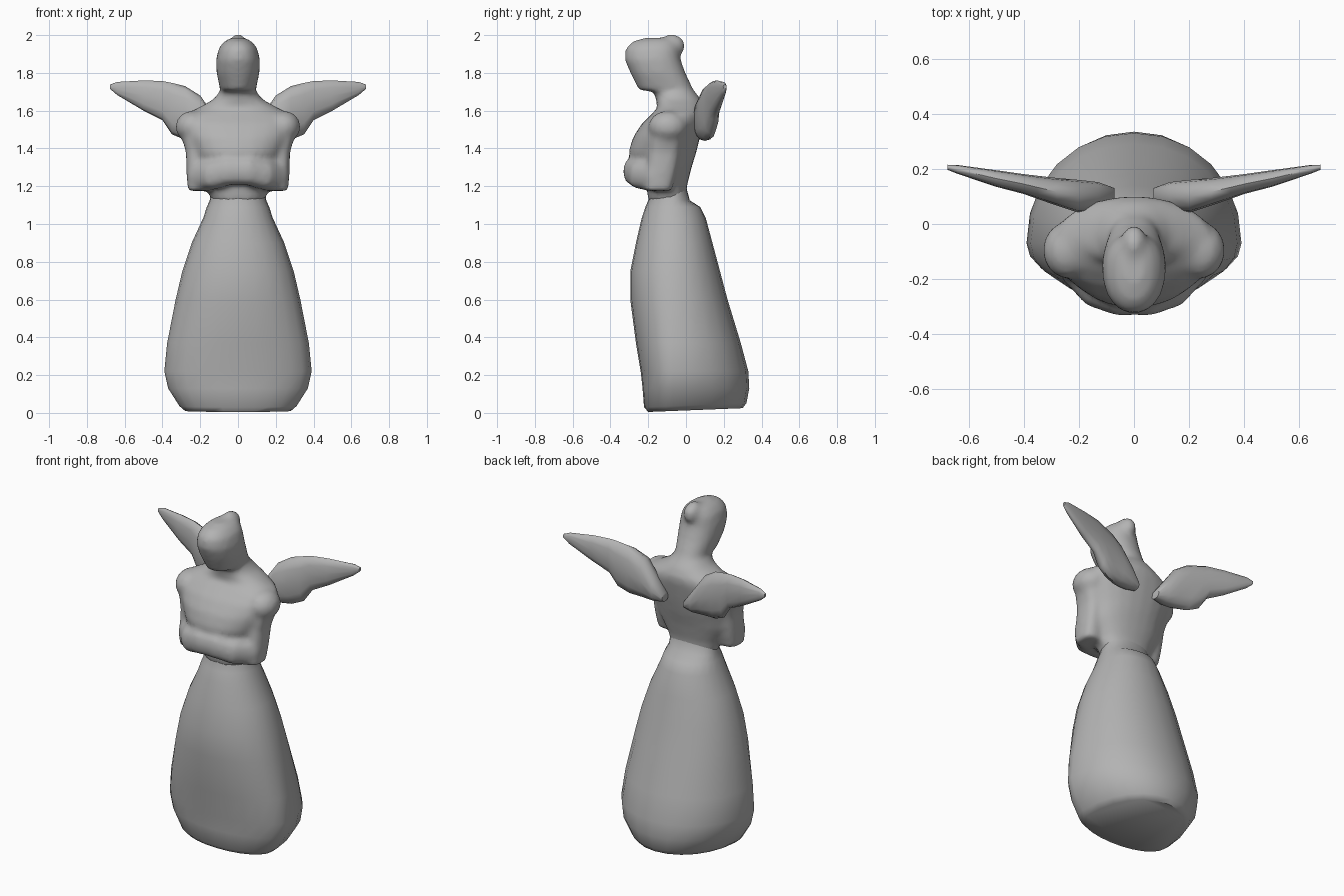
import bpy, bmesh, math
from mathutils import Vector, Matrix

cube = bpy.data.objects.get("Cube")
if cube:
    bpy.data.objects.remove(cube, do_unlink=True)

grey = bpy.data.materials.new("stone grey")
grey.use_nodes = True
grey.diffuse_color = (0.45, 0.45, 0.45, 1)
grey.node_tree.nodes["Principled BSDF"].inputs["Base Color"].default_value = (0.45, 0.45, 0.45, 1)


def loft(bm, rings):
    """Skin a list of equal-length point rings and cap both ends."""
    loops = [[bm.verts.new(p) for p in ring] for ring in rings]
    n = len(loops[0])
    for a, b in zip(loops, loops[1:]):
        for i in range(n):
            j = (i + 1) % n
            bm.faces.new((a[i], a[j], b[j], b[i]))
    bm.faces.new(loops[0][::-1])
    bm.faces.new(loops[-1])


def unit_ring(n, p):
    """Points of a unit superellipse; a lower power is boxier."""
    for i in range(n):
        a = 2 * math.pi * i / n
        c, s = math.cos(a), math.sin(a)
        yield math.copysign(abs(c) ** p, c), math.copysign(abs(s) ** p, s)


def level(z, half, front, back, mid, p=1.0, n=24, tilt=0.0, cx=0.0):
    """Horizontal ring, widest at y = mid."""
    pts = []
    for c, s in unit_ring(n, p):
        y = mid + s * (back - mid if s > 0 else mid - front)
        pts.append((cx + half * c, y, z + tilt * (y - front)))
    return pts


def tube(bm, path, n=12, p=0.75):
    """Tube through (x, y, z, radius) points with a slightly boxy section."""
    pts = [Vector(q[:3]) for q in path]
    rings = []
    for k, q in enumerate(path):
        d = (pts[min(k + 1, len(pts) - 1)] - pts[max(k - 1, 0)]).normalized()
        u = d.cross(Vector((0, 0, 1))).normalized()
        v = u.cross(d)
        rings.append([pts[k] + q[3] * (u * c + v * s) for c, s in unit_ring(n, p)])
    loft(bm, rings)


def ball(bm, center, size):
    m = Matrix.Translation(center) @ Matrix.Diagonal((*size, 1))
    bmesh.ops.create_uvsphere(bm, u_segments=16, v_segments=10, radius=1, matrix=m)


def finish(bm, name):
    bmesh.ops.recalc_face_normals(bm, faces=bm.faces)
    mesh = bpy.data.meshes.new(name)
    bm.to_mesh(mesh)
    bm.free()
    mesh.materials.append(grey)
    obj = bpy.data.objects.new(name, mesh)
    bpy.context.collection.objects.link(obj)
    bpy.ops.object.select_all(action="DESELECT")
    obj.select_set(True)
    bpy.context.view_layer.objects.active = obj
    bpy.ops.object.shade_smooth_by_angle(angle=math.radians(50))
    return obj


# Skirt: height, half width, front, back
bm = bmesh.new()
skirt = [(0.005, 0.28, -0.2, 0.30), (0.03, 0.31, -0.222, 0.32), (0.13, 0.37, -0.23, 0.335),
         (0.22, 0.39, -0.24, 0.33), (0.37, 0.375, -0.265, 0.29), (0.6, 0.33, -0.295, 0.22),
         (0.75, 0.295, -0.295, 0.18), (0.9, 0.245, -0.265, 0.14), (1.03, 0.185, -0.235, 0.105),
         (1.09, 0.165, -0.215, 0.075), (1.125, 0.15, -0.2, 0.02), (1.2, 0.14, -0.19, 0.0)]
loft(bm, [level(z, h, f, b, -0.07, p=0.96, tilt=0.04 if z < 0.1 else 0)
          for z, h, f, b in skirt])
finish(bm, "skirt")

# Upper body: torso, neck and head as one loft, ending with widest y
bm = bmesh.new()
body = [(1.12, 0.14, -0.2, 0.0, -0.08), (1.2, 0.165, -0.21, 0.005, -0.08),
        (1.3, 0.225, -0.275, 0.03, -0.09), (1.38, 0.245, -0.305, 0.055, -0.1),
        (1.46, 0.28, -0.28, 0.075, -0.1), (1.53, 0.305, -0.235, 0.09, -0.09),
        (1.58, 0.285, -0.185, 0.1, -0.075), (1.615, 0.21, -0.15, 0.1, -0.05),
        (1.66, 0.13, -0.16, 0.08, -0.04), (1.7, 0.097, -0.165, 0.047, -0.06),
        (1.71, 0.095, -0.25, 0.04, -0.08), (1.8, 0.114, -0.295, -0.003, -0.14),
        (1.87, 0.116, -0.325, -0.028, -0.16), (1.93, 0.103, -0.32, -0.035, -0.16),
        (1.965, 0.075, -0.285, -0.05, -0.15), (1.985, 0.04, -0.22, -0.07, -0.14)]
loft(bm, [level(*row, p=0.92) for row in body])

# Hair bun
ball(bm, (0, -0.074, 1.943), (0.05, 0.07, 0.062))

# Shoulders, upper arms and folded forearms
for side in (-1, 1):
    ball(bm, (side * 0.24, -0.095, 1.515), (0.092, 0.105, 0.085))
    arm = [(1.175, 0.064, 0.202, -0.22, -0.075), (1.27, 0.068, 0.205, -0.215, -0.05),
           (1.38, 0.066, 0.21, -0.2, -0.03), (1.5, 0.075, 0.235, -0.18, -0.01)]
    loft(bm, [level(z, h, f, b, (f + b) / 2, p=0.75, n=16, cx=side * x)
              for z, h, x, f, b in arm])
    tube(bm, [(side * 0.22, -0.145, 1.245, 0.068), (side * 0.13, -0.23, 1.26, 0.078),
              (side * 0.05, -0.26, 1.28, 0.074), (side * -0.04, -0.26, 1.28, 0.07)])
upper = finish(bm, "upper_body")

# Fuse the overlapping volumes into one sculpted surface
fuse = upper.modifiers.new("fuse", "REMESH")
fuse.mode = "VOXEL"
fuse.voxel_size = 0.016
fuse.use_smooth_shade = True
soften = upper.modifiers.new("soften", "SMOOTH")
soften.factor = 0.5
soften.iterations = 6

# Wings: x, bottom, top, depth, half thickness
wing = [(0.07, 1.45, 1.5, 0.1, 0.03), (0.13, 1.44, 1.58, 0.1, 0.052), (0.2, 1.44, 1.68, 0.1, 0.06),
        (0.28, 1.445, 1.73, 0.117, 0.05), (0.35, 1.475, 1.747, 0.133, 0.042),
        (0.4, 1.55, 1.757, 0.145, 0.036), (0.5, 1.6, 1.76, 0.165, 0.03),
        (0.64, 1.683, 1.752, 0.198, 0.016), (0.677, 1.715, 1.738, 0.206, 0.009)]
for side, name in ((1, "left_wing"), (-1, "right_wing")):
    bm = bmesh.new()
    loft(bm, [[(side * x, y + t * c, (low + top) / 2 + (top - low) / 2 * s)
               for c, s in unit_ring(12, 0.85)] for x, low, top, y, t in wing])
    finish(bm, name)
